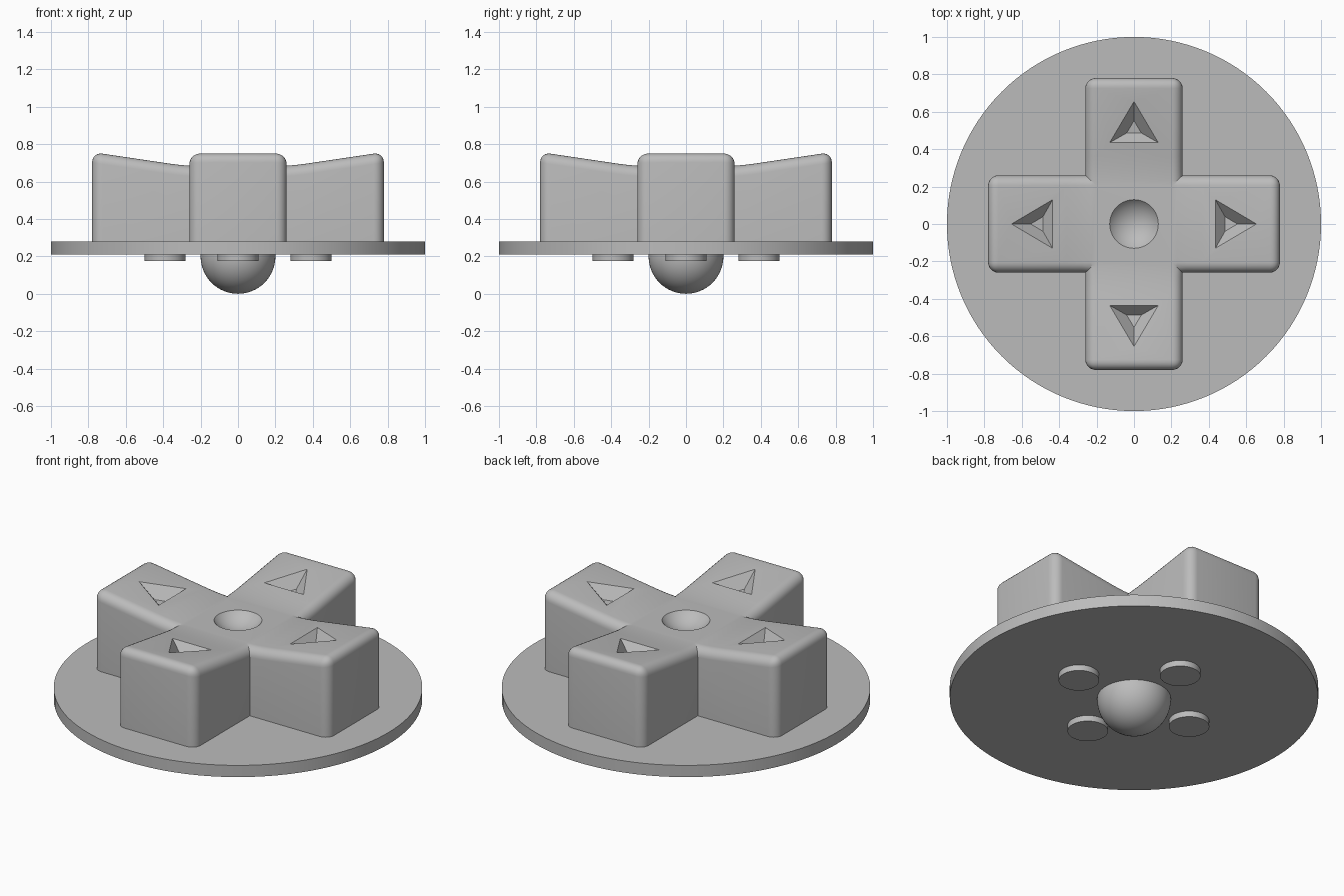
import bpy, bmesh, math
from mathutils import Matrix, Vector

cube = bpy.data.objects.get("Cube")
if cube:
    bpy.data.objects.remove(cube, do_unlink=True)

grey = bpy.data.materials.new("plain_grey")
grey.use_nodes = True
colour = (0.5, 0.5, 0.5, 1)
grey.diffuse_color = colour
grey.node_tree.nodes["Principled BSDF"].inputs["Base Color"].default_value = colour

CENTRE_Z, SLOPE = 0.683, 0.148
HALF, REACH, BASE = 0.26, 0.78, 0.25


def make(name, bm):
    bmesh.ops.recalc_face_normals(bm, faces=bm.faces)
    mesh = bpy.data.meshes.new(name)
    bm.to_mesh(mesh)
    bm.free()
    obj = bpy.data.objects.new(name, mesh)
    bpy.context.collection.objects.link(obj)
    mesh.materials.append(grey)
    return obj


def smooth(obj):
    bpy.ops.object.select_all(action="DESELECT")
    obj.select_set(True)
    bpy.context.view_layer.objects.active = obj
    bpy.ops.object.shade_smooth_by_angle(angle=math.radians(30))


def combine(obj, tool, operation):
    mod = obj.modifiers.new(operation.lower(), "BOOLEAN")
    mod.object, mod.operation, mod.solver = tool, operation, "EXACT"
    bpy.context.view_layer.objects.active = obj
    bpy.ops.object.modifier_apply(modifier=mod.name)
    bpy.data.objects.remove(tool, do_unlink=True)


def cylinder(name, radius, z0, z1, x=0, y=0, segments=96):
    bm = bmesh.new()
    bmesh.ops.create_cone(bm, cap_ends=True, segments=segments, radius1=radius, radius2=radius,
                          depth=z1 - z0, matrix=Matrix.Translation((x, y, (z0 + z1) / 2)))
    obj = make(name, bm)
    smooth(obj)
    return obj


def surface_z(d):
    return 0.695 + (d - 0.36) * SLOPE


def bar(name, turn):
    """Bar with a dished top and rounded upper and end edges."""
    half = [(REACH, BASE), (REACH, surface_z(REACH)), (0.36, surface_z(0.36)),
            (0.32, 0.690), (0.28, 0.686), (0.23, CENTRE_Z)]
    outline = half + [(-x, z) for x, z in reversed(half)]
    bm = bmesh.new()
    face = bm.faces.new([bm.verts.new((x, -HALF, z)) for x, z in outline])
    out = bmesh.ops.extrude_face_region(bm, geom=[face])
    moved = [v for v in out["geom"] if isinstance(v, bmesh.types.BMVert)]
    bmesh.ops.translate(bm, verts=moved, vec=(0, 2 * HALF, 0))
    bmesh.ops.recalc_face_normals(bm, faces=bm.faces)
    edges = [e for e in bm.edges if e.calc_face_angle() > 1
             and max(v.co.z for v in e.verts) > BASE + 0.1]
    bmesh.ops.bevel(bm, geom=edges, offset=0.055, segments=6, profile=0.5, affect="EDGES")
    bmesh.ops.rotate(bm, verts=bm.verts, matrix=Matrix.Rotation(turn, 3, "Z"))
    return make(name, bm)


def arrow_cutter(turn):
    """Tapered triangular plug whose walls run down to a small floor."""
    rim = [Vector((d, y, surface_z(d))) for d, y in ((0.655, 0), (0.435, 0.13), (0.435, -0.13))]
    centre = Vector((0.509, 0, surface_z(0.509)))
    bm = bmesh.new()
    rings = []
    for t in (0, 1.4):
        drop = Vector((0, 0, 0.065 * (1 - t)))
        rings.append([bm.verts.new(centre + (p - centre) * (0.3 + 0.7 * t) - drop) for p in rim])
    low, high = rings
    bm.faces.new(low)
    bm.faces.new(high)
    for i in range(3):
        j = (i + 1) % 3
        bm.faces.new((low[i], low[j], high[j], high[i]))
    bmesh.ops.rotate(bm, verts=bm.verts, matrix=Matrix.Rotation(turn, 3, "Z"))
    return make("arrow_cutter", bm)


# Cross-shaped button
cross = bar("cross_button", 0)
combine(cross, bar("cross_bar", math.pi / 2), "UNION")

# Round dimple in the middle
rim, depth = 0.13, 0.06
radius = (rim * rim + depth * depth) / (2 * depth)
bm = bmesh.new()
bmesh.ops.create_uvsphere(bm, u_segments=64, v_segments=48, radius=radius,
                          matrix=Matrix.Translation((0, 0, CENTRE_Z - depth + radius)))
combine(cross, make("dimple_cutter", bm), "DIFFERENCE")

# Arrow recesses on the four arms
for k in range(4):
    combine(cross, arrow_cutter(k * math.pi / 2), "DIFFERENCE")
smooth(cross)

# Base plate and the four contact pegs below it
cylinder("base_plate", 1, 0.21, 0.28, segments=128)
for k, side in enumerate(("left", "back", "right", "front")):
    a = k * math.pi / 2
    cylinder(side + "_contact_peg", 0.11, 0.175, 0.22, 0.39 * math.cos(a), 0.39 * math.sin(a), 48)

# Pivot dome under the plate
bm = bmesh.new()
bmesh.ops.create_uvsphere(bm, u_segments=64, v_segments=32, radius=0.2,
                          matrix=Matrix.Translation((0, 0, 0.2)))
bmesh.ops.bisect_plane(bm, geom=bm.verts[:] + bm.edges[:] + bm.faces[:], plane_co=(0, 0, 0.23),
                       plane_no=(0, 0, 1), clear_outer=True)
bmesh.ops.holes_fill(bm, edges=[e for e in bm.edges if e.is_boundary])
smooth(make("pivot_dome", bm))
